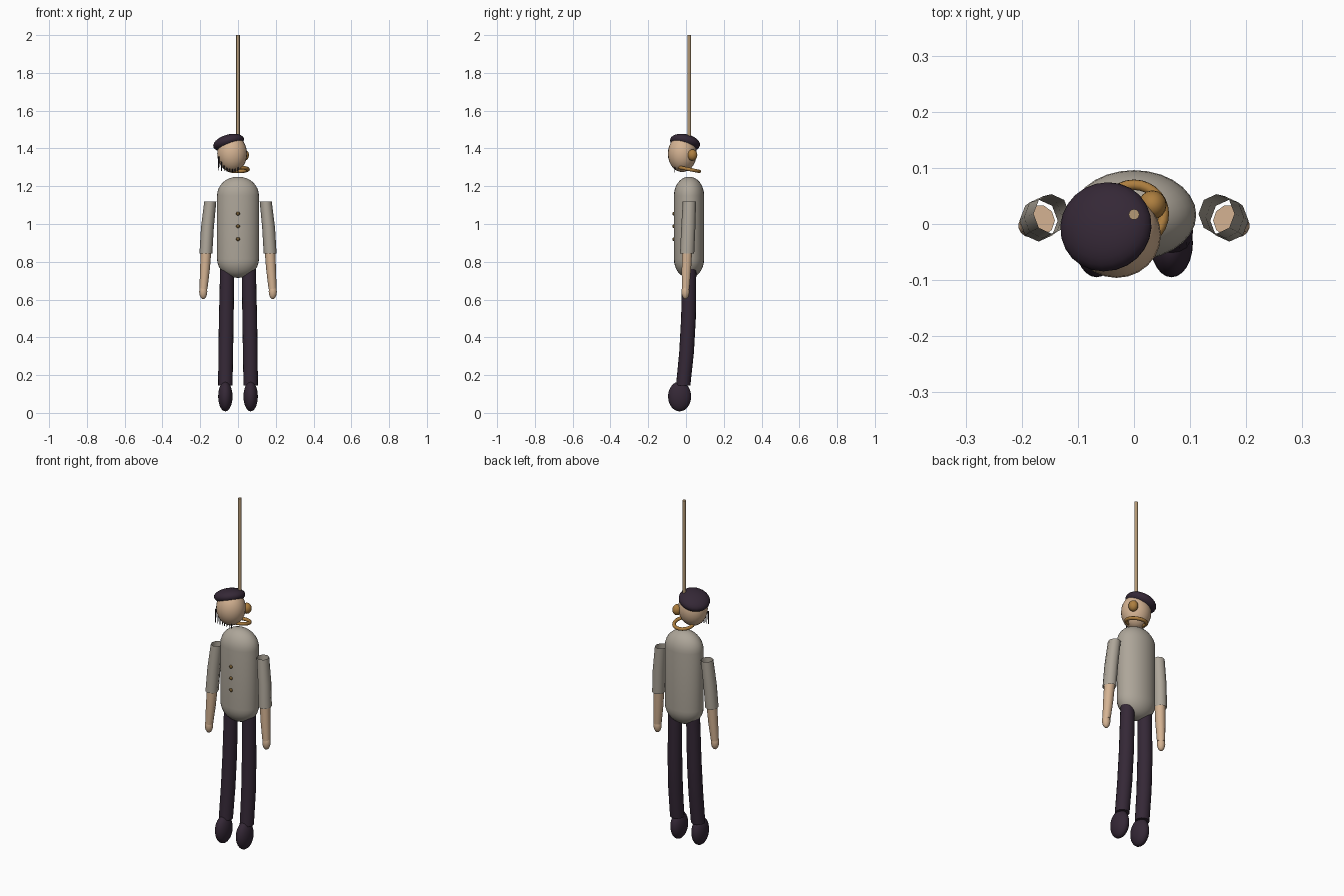
import bpy, bmesh, math
from mathutils import Vector, Matrix, Euler

cube = bpy.data.objects.get("Cube")
if cube:
    bpy.data.objects.remove(cube, do_unlink=True)


def material(name, rgb):
    m = bpy.data.materials.new(name)
    m.use_nodes = True
    m.diffuse_color = (*rgb, 1)
    m.node_tree.nodes["Principled BSDF"].inputs["Base Color"].default_value = (*rgb, 1)
    return m


SKIN = material("skin", (0.66, 0.45, 0.29))
SHIRT = material("shirt grey", (0.42, 0.38, 0.32))
DARK = material("dark plum", (0.035, 0.021, 0.037))
STRAND = material("strand black", (0.012, 0.009, 0.013))
ROPE = material("rope tan", (0.46, 0.32, 0.18))
KNOT = material("knot ochre", (0.42, 0.21, 0.05))
BUTTON = material("button brown", (0.17, 0.10, 0.03))


def finish(name, bm, mat):
    bmesh.ops.recalc_face_normals(bm, faces=bm.faces)
    for f in bm.faces:
        f.smooth = True
    for e in bm.edges:
        if len(e.link_faces) == 2 and e.calc_face_angle() > math.radians(50):
            e.smooth = False
    me = bpy.data.meshes.new(name)
    bm.to_mesh(me)
    bm.free()
    me.materials.append(mat)
    ob = bpy.data.objects.new(name, me)
    bpy.context.collection.objects.link(ob)
    return ob


def ellipsoid(name, mat, centre, radii, rot=(0, 0, 0), sides=24, rings=14):
    bm = bmesh.new()
    mtx = Matrix.LocRotScale(Vector(centre), Euler(rot), Vector(radii))
    bmesh.ops.create_uvsphere(bm, u_segments=sides, v_segments=rings, radius=1, matrix=mtx)
    return finish(name, bm, mat)


def tube(name, mat, path, sides, capped=True, flat=1.0):
    """Loft of horizontal rings; path holds (x, y, z, radius)."""
    bm = bmesh.new()
    rings = []
    for x, y, z, r in path:
        angles = [2 * math.pi * i / sides for i in range(sides)]
        rings.append([bm.verts.new((x + r * math.cos(a), y + flat * r * math.sin(a), z))
                      for a in angles])
    for low, high in zip(rings, rings[1:]):
        for i in range(sides):
            j = (i + 1) % sides
            bm.faces.new((low[i], low[j], high[j], high[i]))
    if capped:
        bm.faces.new(rings[0])
        bm.faces.new(rings[-1])
    return finish(name, bm, mat)


# Torso: rounded capsule, flattened front to back
body = []
for k in range(9):
    a = math.pi / 2 * k / 8
    body.append((0, 0.016, 0.815 - 0.1 * math.cos(a), 0.004 + 0.107 * math.sin(a)))
for k in range(9):
    a = math.pi / 2 * k / 8
    body.append((0, 0.016, 1.15 + 0.1 * math.sin(a), 0.003 + 0.108 * math.cos(a)))
tube("torso", SHIRT, body, 28, flat=0.72)

# Shirt buttons
for i, z in enumerate((0.92, 0.988, 1.055)):
    ellipsoid(f"button_{i + 1}", BUTTON, (0, -0.064, z), (0.01, 0.008, 0.01), sides=12, rings=8)

# Limbs, mirrored left and right
for side, s in (("left", 1), ("right", -1)):
    tube(f"{side}_leg", DARK, [(s * 0.067, -0.015, 0.145, 0.038),
                               (s * 0.065, 0.003, 0.32, 0.039),
                               (s * 0.062, 0.013, 0.5, 0.039),
                               (s * 0.057, 0.018, 0.79, 0.037)], 16)
    ellipsoid(f"{side}_shoe", DARK, (s * 0.067, -0.034, 0.087), (0.038, 0.061, 0.079))
    tube(f"{side}_sleeve", SHIRT, [(s * 0.17, 0.006, 0.845, 0.034),
                                   (s * 0.162, 0.012, 0.98, 0.034),
                                   (s * 0.147, 0.018, 1.118, 0.032)], 8, capped=False, flat=1.1)
    tube(f"{side}_forearm", SKIN, [(s * 0.183, -0.002, 0.655, 0.021),
                                   (s * 0.175, 0.002, 0.76, 0.026),
                                   (s * 0.169, 0.006, 0.86, 0.028)], 10)
    ellipsoid(f"{side}_hand", SKIN, (s * 0.184, -0.003, 0.642), (0.022, 0.021, 0.04),
              sides=14, rings=10)

# Head with a tilted cap of hair
ellipsoid("head", SKIN, (-0.031, -0.02, 1.372), (0.079, 0.076, 0.097))
ellipsoid("hair_cap", DARK, (-0.05, -0.005, 1.431), (0.084, 0.081, 0.04), rot=(-0.2, -0.28, 0))

# Thin strands hanging in a row
for i in range(8):
    x = -0.102 + 0.0145 * i
    z = 1.283 - 0.0015 * i
    tube(f"hair_strand_{i + 1}", STRAND, [(x, -0.06, z, 0.002), (x, -0.055, z + 0.075, 0.005)], 6)

# Rope, loop and knot
tube("hanging_rope", ROPE, [(0, 0.017, 1.44, 0.0095), (0, 0.017, 2.0, 0.0095)], 12)
bpy.ops.mesh.primitive_torus_add(major_radius=0.053, minor_radius=0.0095, major_segments=28,
                                 minor_segments=10, location=(0, 0.018, 1.289),
                                 rotation=(-0.2, 0, 0))
loop = bpy.context.object
loop.name = "rope_loop"
loop.data.materials.append(KNOT)
bpy.ops.object.shade_smooth()
ellipsoid("rope_knot", KNOT, (0.033, 0.034, 1.365), (0.025, 0.026, 0.03), sides=16, rings=10)
